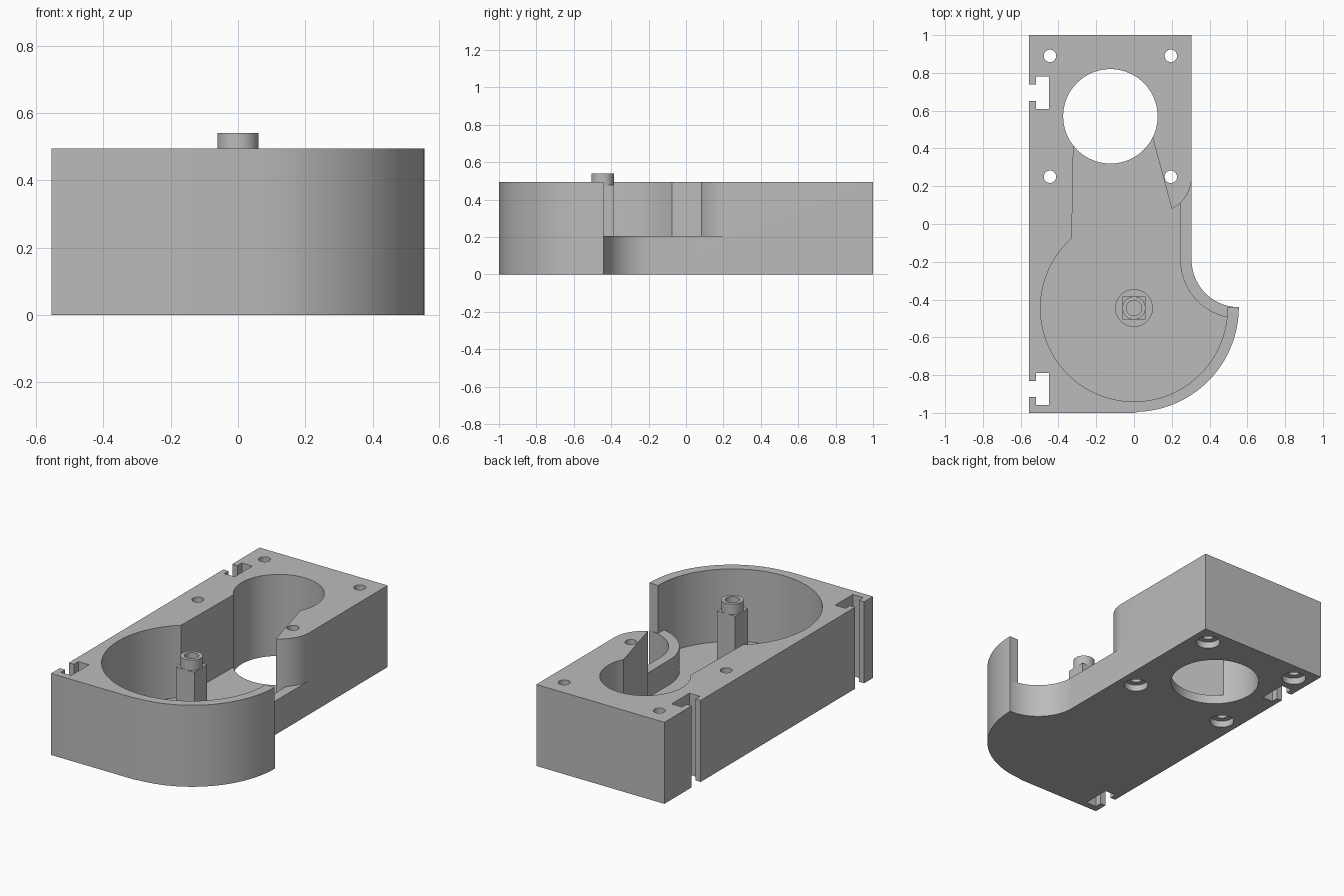
import bpy, bmesh
from math import sin, cos, radians

if "Cube" in bpy.data.objects:
    bpy.data.objects.remove(bpy.data.objects["Cube"])

grey = bpy.data.materials.new("plain_grey")
grey.use_nodes = True
grey.diffuse_color = (0.5, 0.5, 0.5, 1)
grey.node_tree.nodes["Principled BSDF"].inputs["Base Color"].default_value = (0.5, 0.5, 0.5, 1)


def arc(centre, r, a0, a1, n):
    """Points along an arc, angles in degrees."""
    angles = [radians(a0 + (a1 - a0) * i / n) for i in range(n + 1)]
    return [(centre[0] + r * cos(a), centre[1] + r * sin(a)) for a in angles]


def circle(centre, r, n=64):
    return arc(centre, r, 0, 360, n)[:-1]


def prism(name, profile, z0, z1):
    """Extrude a flat profile from z0 to z1."""
    bm = bmesh.new()
    face = bm.faces.new([bm.verts.new((x, y, z0)) for x, y in profile])
    top = bmesh.ops.extrude_face_region(bm, geom=[face])["geom"]
    moved = [v for v in top if isinstance(v, bmesh.types.BMVert)]
    bmesh.ops.translate(bm, vec=(0, 0, z1 - z0), verts=moved)
    bmesh.ops.recalc_face_normals(bm, faces=bm.faces)
    mesh = bpy.data.meshes.new(name)
    bm.to_mesh(mesh)
    bm.free()
    mesh.materials.append(grey)
    ob = bpy.data.objects.new(name, mesh)
    bpy.context.collection.objects.link(ob)
    return ob


def cut(ob, profile, z0, z1):
    """Subtract a prism from an object."""
    cutter = prism("cutter", profile, z0, z1)
    cutter.hide_render = True
    mod = ob.modifiers.new("cut", "BOOLEAN")
    mod.operation, mod.solver, mod.object = "DIFFERENCE", "EXACT", cutter
    graph = bpy.context.evaluated_depsgraph_get()
    mesh = bpy.data.meshes.new_from_object(ob.evaluated_get(graph))
    ob.modifiers.clear()
    ob.data = mesh
    bpy.data.objects.remove(cutter)


def smooth(ob):
    ob.data.shade_smooth()
    ob.data.set_sharp_from_angle(angle=radians(25))


HEIGHT, FLOOR, RIM, ABOVE = 0.495, 0.055, 0.205, 0.7
hub, notch, tongue = (0, -0.445), (0.555, -0.19), (0.115, 0.25)

# Housing: straight block with a round front corner and a concave side
outline = [(-0.555, -1), (-0.555, 1), (0.305, 1)]
outline += arc(notch, 0.25, 180, 270, 24)
outline += arc((0, -0.44), 0.555, 0, -90, 32)[1:-1] + [(0, -1)]
housing = prism("housing", outline, 0, HEIGHT)

# Deep round pocket and the channel leading to the motor opening
pocket = [(0.09, 0.487)] + arc(tongue, 0.19, -63.4, -46.8, 6)
pocket += arc(notch, 0.31, 180, 258.3, 24)
pocket += arc(hub, 0.495, -6.2, -228.3, 72) + [(-0.32, 0.45)]
cut(housing, pocket, FLOOR, ABOVE)

# Side window above the low rim
window = arc(tongue, 0.19, -46.8, 0, 14) + [(0.7, 0.25), (0.7, -0.44)]
window += arc(hub, 0.495, 0.5, -6.2, 3) + [(0.4, -0.6), (0.2, -0.2)]
cut(housing, window, RIM, ABOVE)

# Motor opening
cut(housing, circle((-0.125, 0.57), 0.25, 80), -0.1, ABOVE)

# Screw holes, counterbored underneath
for x in (-0.445, 0.195):
    for y in (0.25, 0.89):
        cut(housing, circle((x, y), 0.033, 32), -0.1, ABOVE)
        cut(housing, circle((x, y), 0.068, 32), -0.1, 0.04)

# T-shaped slots on the left-hand edge
for y in (0.695, -0.873):
    half = [(-0.6, 0.043), (-0.52, 0.043), (-0.52, 0.085), (-0.45, 0.085)]
    slot = [(x, y + d) for x, d in half] + [(x, y - d) for x, d in reversed(half)]
    cut(housing, slot, -0.1, ABOVE)
smooth(housing)

# Centre post: low base, square shaft and round bored collar
base = prism("post_base", circle(hub, 0.1), FLOOR - 0.01, FLOOR + 0.02)
s = 0.061
square = [(hub[0] + i * s, hub[1] + j * s) for i, j in ((-1, -1), (1, -1), (1, 1), (-1, 1))]
shaft = prism("post_shaft", square, FLOOR, 0.478)
collar = prism("post_collar", circle(hub, s), 0.478, 0.54)
for part in (shaft, collar):
    cut(part, circle(hub, 0.04, 48), 0.25, ABOVE)
for part in (base, shaft, collar):
    smooth(part)
